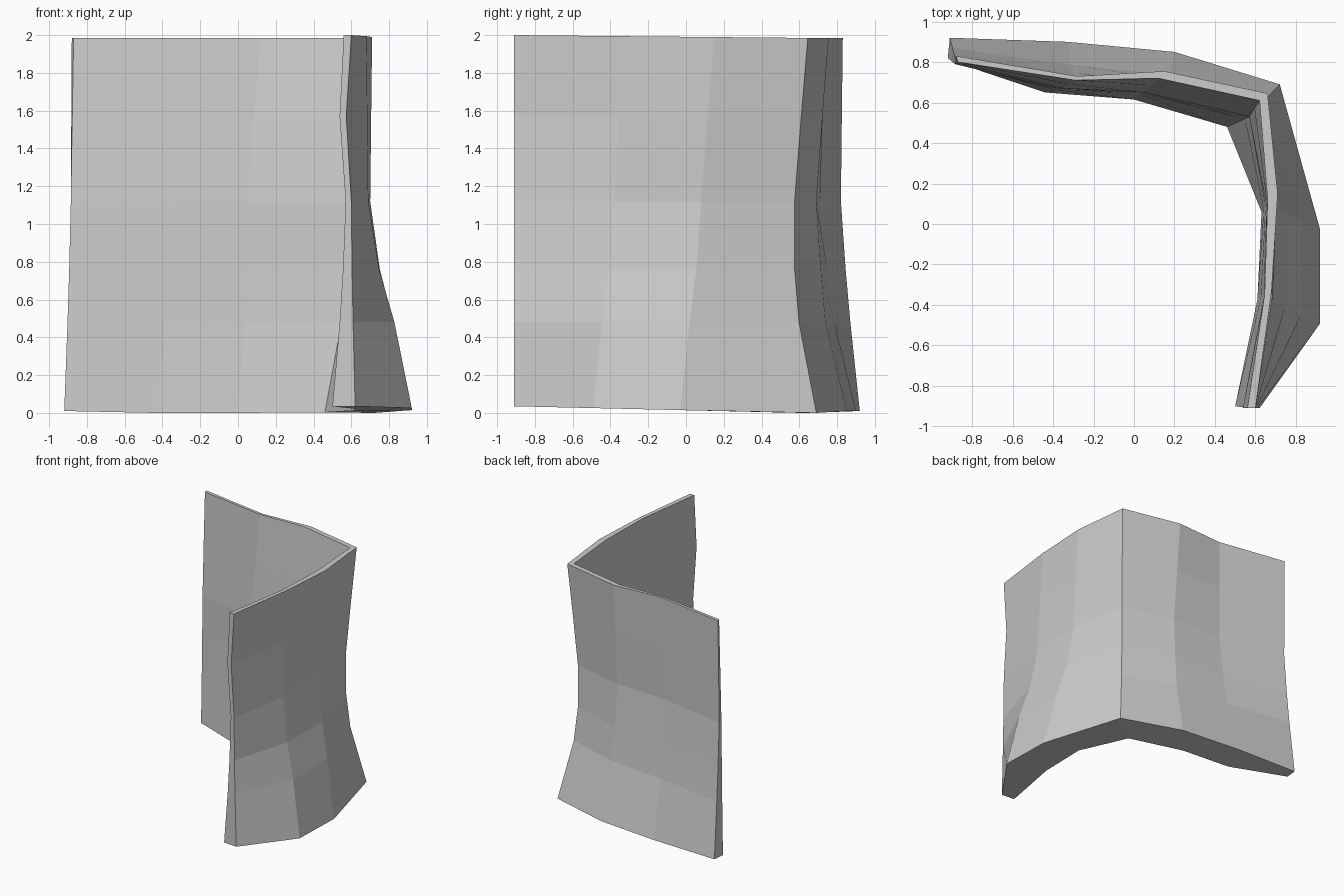
import bpy
import bmesh

default_cube = bpy.data.objects.get("Cube")
if default_cube:
    bpy.data.objects.remove(default_cube, do_unlink=True)

# Plan profiles run from the back wall's free end, round the corner,
# to the side wall's free end
OUTER_TOP = [(-.88, .83), (-.28, .73), (.15, .755), (.66, .645), (.71, .15), (.68, -.33), (.6, -.91)]
OUTER_WAIST = [(-.885, .82), (-.3, .71), (.16, .69), (.61, .575), (.7, .08), (.69, -.38), (.6, -.91)]
OUTER_BASE = [(-.91, .92), (-.33, .9), (.2, .85), (.72, .69), (.92, -.03), (.92, -.49), (.62, -.91)]
INNER_TOP = [(-.87, .8), (-.29, .71), (.12, .72), (.62, .61), (.66, .12), (.645, -.35), (.56, -.91)]
INNER_WAIST = [(-.885, .79), (-.35, .67), (.05, .65), (.57, .53), (.655, .09), (.65, -.36), (.57, -.91)]
INNER_BASE = [(-.92, .82), (-.44, .65), (0, .615), (.46, .48), (.63, .06), (.61, -.37), (.5, -.9)]

# How far each column has flared from waist to base on the two lower rings
LOW_FLARE = [.25, .2, .15, 0, .23, .25, .2]
FOOT_FLARE = [.5, .4, .3, .2, .56, .6, .45]


def blend(start, end, weights):
    return [tuple(a + (b - a) * w for a, b in zip(p, q))
            for p, q, w in zip(start, end, weights)]


def rings(top, waist, base):
    """Stack of plan profiles from base to top."""
    chest = blend(top, waist, [.5] * len(top))
    end_x, end_y = chest[-1]
    chest[-1] = (end_x - .027, end_y)
    return [base, blend(waist, base, FOOT_FLARE), blend(waist, base, LOW_FLARE),
            waist, chest, top]


HEIGHTS = [0, .48, .76, 1.12, 1.57, 1.985]


def height(level, y):
    """Base and rim rise slightly towards the side wall's free end."""
    slope = min(max((.6 - y) / 1.5, 0), 1)
    if level == 0:
        return .035 * slope + (0 if y < .8 else .01)
    if level == len(HEIGHTS) - 1:
        return HEIGHTS[level] + .015 * slope
    return HEIGHTS[level]


# Bent wall panel, each ring a closed loop of outer then inner points
mesh = bpy.data.meshes.new("bent_wall")
bm = bmesh.new()
outer = rings(OUTER_TOP, OUTER_WAIST, OUTER_BASE)
inner = rings(INNER_TOP, INNER_WAIST, INNER_BASE)
loops = []
for level, (out_ring, in_ring) in enumerate(zip(outer, inner)):
    loops.append([bm.verts.new((x, y, height(level, y)))
                  for x, y in out_ring + in_ring[::-1]])

count = len(loops[0])
for lower, upper in zip(loops, loops[1:]):
    for i in range(count):
        j = (i + 1) % count
        bm.faces.new((lower[i], lower[j], upper[j], upper[i]))

# Rim and underside strips
for ring in (loops[0], loops[-1]):
    for i in range(count // 2 - 1):
        bm.faces.new((ring[i], ring[i + 1], ring[count - 2 - i], ring[count - 1 - i]))

bmesh.ops.recalc_face_normals(bm, faces=bm.faces)
bm.to_mesh(mesh)
bm.free()

wall = bpy.data.objects.new("bent_wall", mesh)
bpy.context.collection.objects.link(wall)

# Plain grey finish
grey = bpy.data.materials.new("light_grey")
grey.use_nodes = True
colour = (.6, .6, .6, 1)
grey.diffuse_color = colour
grey.node_tree.nodes["Principled BSDF"].inputs["Base Color"].default_value = colour
mesh.materials.append(grey)
